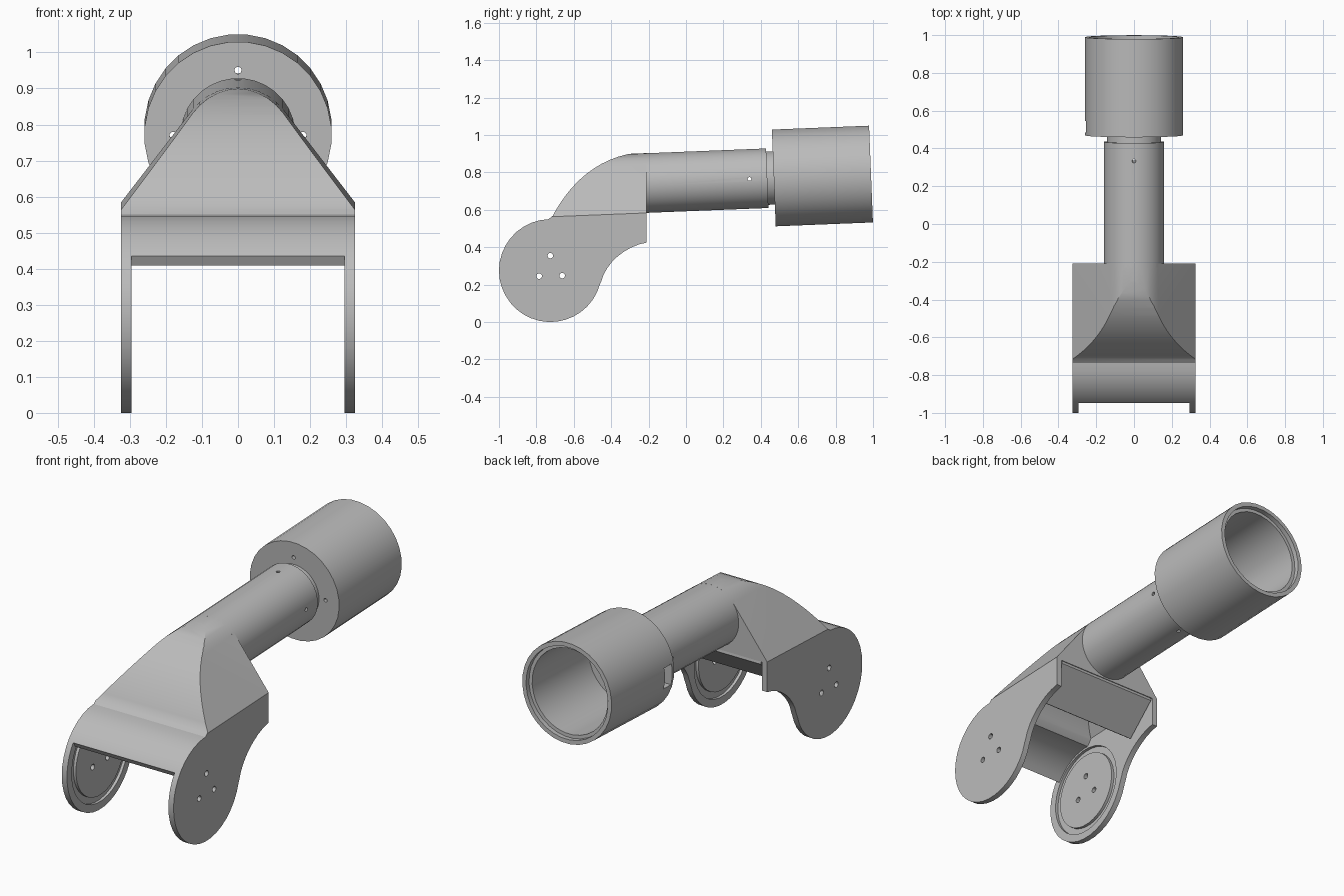
import bpy, bmesh
from math import sin, cos, radians, atan
from mathutils import Vector
from mathutils.geometry import interpolate_bezier

old = bpy.data.objects.get("Cube")
if old:
    bpy.data.objects.remove(old)

grey = bpy.data.materials.new("light grey")
grey.use_nodes = True
colour = (0.5, 0.5, 0.5, 1)
grey.diffuse_color = colour
grey.node_tree.nodes["Principled BSDF"].inputs["Base Color"].default_value = colour

TILT = 0.04                                   # slope of the tube axis
ROOT = Vector((0, -0.21, 0.743))              # where the tube leaves the housing
AXIS = Vector((0, 1, TILT)).normalized()
HUB = Vector((0, -0.725, 0.275))              # centre of the round side plates
X = Vector((1, 0, 0))


def finish(name, bm):
    bmesh.ops.recalc_face_normals(bm, faces=bm.faces)
    mesh = bpy.data.meshes.new(name)
    bm.to_mesh(mesh)
    bm.free()
    mesh.materials.append(grey)
    ob = bpy.data.objects.new(name, mesh)
    bpy.context.collection.objects.link(ob)
    return ob


def prism(name, outline, place, lo, hi):
    """Extrude a 2D outline; place(u, v, t) gives the 3D point."""
    bm = bmesh.new()
    ends = [[bm.verts.new(place(u, v, t)) for u, v in outline] for t in (lo, hi)]
    for ring in ends:
        bm.faces.new(ring)
    n = len(outline)
    for i in range(n):
        j = (i + 1) % n
        bm.faces.new((ends[0][i], ends[0][j], ends[1][j], ends[1][i]))
    return finish(name, bm)


def lathe(name, origin, axis, profile, closed=False, sides=32):
    """Turn (distance, radius) points about an axis."""
    bm = bmesh.new()
    turn = axis.to_track_quat('Z', 'Y')
    rings = []
    for t, r in profile:
        angles = [radians(360 * (i + 0.5) / sides) for i in range(sides)]
        rings.append([bm.verts.new(origin + turn @ Vector((r * cos(a), r * sin(a), t)))
                      for a in angles])
    pairs = list(zip(rings, rings[1:]))
    if closed:
        pairs.append((rings[-1], rings[0]))
    else:
        bm.faces.new(rings[0])
        bm.faces.new(rings[-1])
    for a, b in pairs:
        for i in range(sides):
            j = (i + 1) % sides
            bm.faces.new((a[i], a[j], b[j], b[i]))
    return finish(name, bm)


def boolean(ob, cutter, operation='DIFFERENCE'):
    mod = ob.modifiers.new("cut", 'BOOLEAN')
    mod.object, mod.operation, mod.solver = cutter, operation, 'EXACT'
    bpy.context.view_layer.update()
    result = ob.evaluated_get(bpy.context.evaluated_depsgraph_get())
    mesh = bpy.data.meshes.new_from_object(result)
    ob.modifiers.clear()
    ob.data = mesh
    bpy.data.objects.remove(cutter)


def drill(ob, centre, axis, half, radius):
    boolean(ob, lathe("drill", centre, axis, [(-half, radius), (half, radius)], sides=12))


def arc(centre, radius, start, end, steps):
    return [(centre[0] + radius * cos(radians(start + (end - start) * i / steps)),
             centre[1] + radius * sin(radians(start + (end - start) * i / steps)))
            for i in range(steps + 1)]


def bezier(*pts, steps=14):
    return [tuple(p) for p in interpolate_bezier(*[Vector(p) for p in pts], steps)]


def side(u, v, t):
    return (t, u, v)


def sheared(u, v, t):
    return (u, t, v + TILT * (t - ROOT.y))


def gable(half, radius):
    """Front section: upright walls, sloped shoulders, round ridge."""
    slope = 37.6
    shoulder = ROOT.z + (radius - cos(radians(slope)) * half) / sin(radians(slope))
    return ([(-half, -0.3), (half, -0.3), (half, shoulder)]
            + arc((0, ROOT.z), radius, slope, 180 - slope, 10) + [(-half, shoulder)])


# Housing: side outline crossed with the gable section, then hollowed
hub = (HUB.y, HUB.z)
outer = (arc(hub, 0.275, -15, -268, 26) + [(-0.712, 0.568)]
         + bezier((-0.695, 0.6), (-0.6, 0.76), (-0.45, 0.9), (-0.21, 0.91))
         + bezier((-0.21, 0.425), (-0.33, 0.405), (-0.43, 0.31), (-0.452, 0.22), steps=9))
inner = ([(-1.1, -0.1), (-1.1, 0.435), (-0.945, 0.435)]
         + arc(hub, 0.245, 147, 87, 8) + [(-0.69, 0.545)]
         + bezier((-0.675, 0.577), (-0.58, 0.735), (-0.44, 0.87), (-0.24, 0.877))
         + [(-0.24, 0.575), (-0.1, 0.575), (-0.1, -0.1)])
housing = prism("housing", outer, side, -0.325, 0.325)
boolean(housing, prism("section", gable(0.325, 0.16), sheared, -1.2, 0.2), 'INTERSECT')
hollow = prism("hollow", inner, side, -0.4, 0.4)
boolean(hollow, prism("hollow_section", gable(0.295, 0.13), sheared, -1.3, 0.3), 'INTERSECT')
boolean(housing, hollow)

# Ring grooves and bolt holes in both side plates
for s in (-1, 1):
    groove = [(s * 0.28, 0.2), (s * 0.28, 0.235), (s * 0.31, 0.235), (s * 0.31, 0.2)]
    boolean(housing, lathe("groove", HUB, X, groove, closed=True))
for y, z in ((-0.725, 0.355), (-0.785, 0.245), (-0.662, 0.248)):
    drill(housing, Vector((0, y, z)), X, 0.5, 0.015)

# Slanted wall closing the housing from below
wall = [(-0.215, 0.58), (-0.212, 0.56), (-0.37, 0.41), (-0.392, 0.425)]
rear_wall = prism("rear_wall", wall, side, -0.288, 0.288)

# Tube with its narrower neck
tube = lathe("arm_tube", ROOT, AXIS, [(-0.015, 0.16), (0.645, 0.16), (0.645, 0.143), (0.69, 0.143)])
pin = ROOT + AXIS * 0.55
for direction in (X, AXIS.cross(X)):
    drill(tube, pin, direction, 0.3, 0.01)

# Open cup with a stepped rim, screw holes and a side slot
cup = lathe("end_cup", ROOT, AXIS, [(0.68, 0.26), (1.2, 0.26), (1.2, 0.238), (1.175, 0.238),
                                    (1.175, 0.22), (0.705, 0.22)])
floor = ROOT + AXIS * 0.69
up = X.cross(AXIS)
for offset in (up * 0.18, X * 0.18, X * -0.18, up * -0.18):
    drill(cup, floor + offset, AXIS, 0.1, 0.01)
slot = [(0.485, 0.71), (0.545, 0.71), (0.545, 0.82), (0.485, 0.82)]
boolean(cup, prism("slot", slot, side, -0.4, -0.15))

# Smooth the round faces and keep the edges crisp
for ob in bpy.context.selected_objects:
    ob.select_set(False)
for ob in (housing, rear_wall, tube, cup):
    ob.select_set(True)
    bpy.context.view_layer.objects.active = ob
bpy.ops.object.shade_smooth_by_angle(angle=radians(30))
